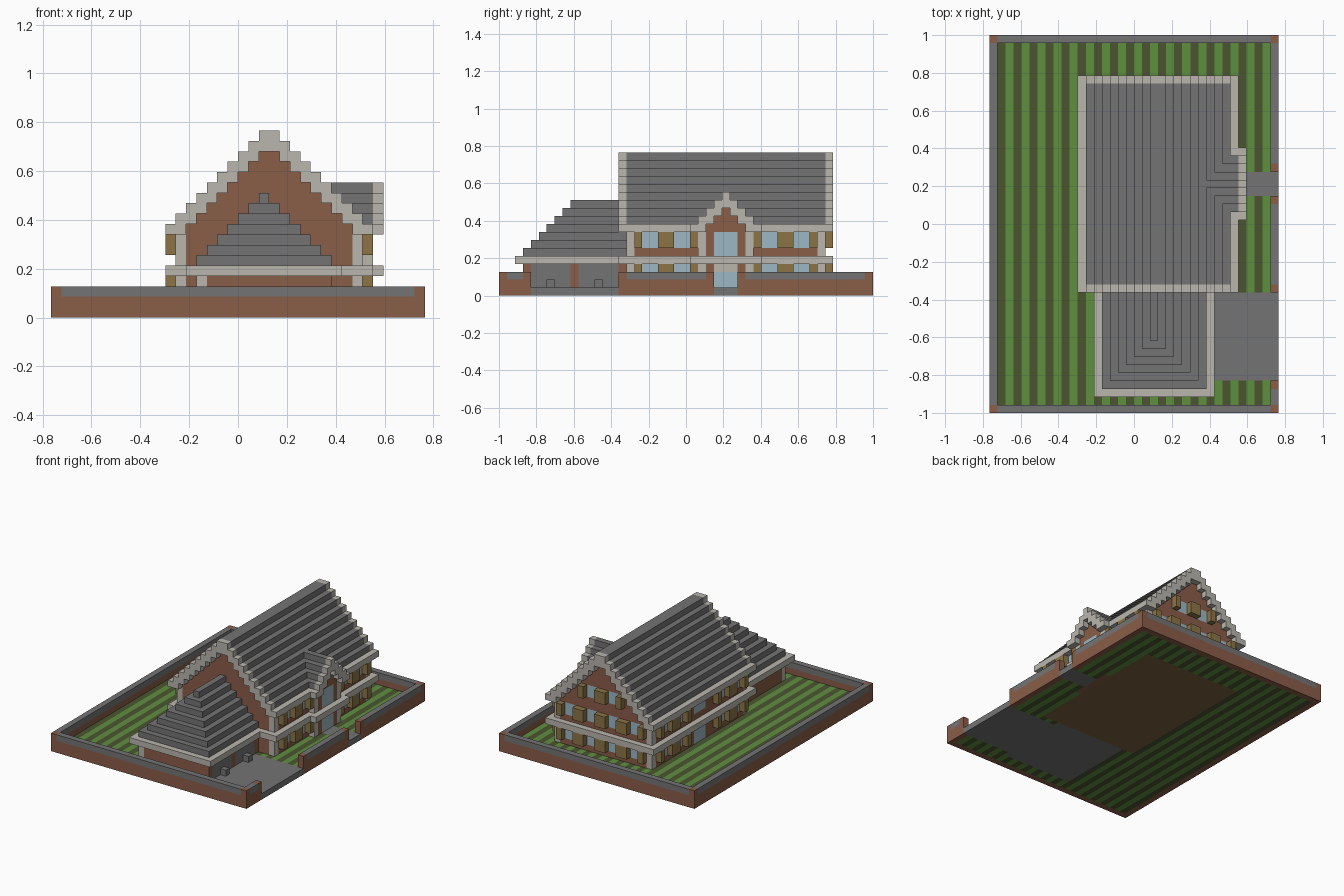
import bpy
import bmesh
from mathutils import Vector

cube = bpy.data.objects.get("Cube")
if cube:
    bpy.data.objects.remove(cube)

NX, NY = 36, 47
U = 2 / NY                      # edge length of one block

PALETTE = {
    "brick": "8A5D48", "slate_grey": "747474", "pale_stone": "BAB6AE",
    "light_grass": "608F40", "dark_grass": "4A5630",
    "window_glass": "9CB7C3", "shutter_wood": "8C7546", "floor_wood": "7A6240",
}


def linear(code):
    values = [int(code[n:n + 2], 16) / 255 for n in (0, 2, 4)]
    return [c / 12.92 if c <= 0.04045 else ((c + 0.055) / 1.055) ** 2.4 for c in values] + [1]


materials = {}
for name, code in PALETTE.items():
    mat = bpy.data.materials.new(name)
    mat.use_nodes = True
    mat.diffuse_color = linear(code)
    bsdf = mat.node_tree.nodes["Principled BSDF"]
    bsdf.inputs["Base Color"].default_value = linear(code)
    bsdf.inputs["Roughness"].default_value = 0.9
    materials[name] = mat

blocks = {}                     # (i, j, k) -> (part, colour)


def fill(part, colour, xs, ys, zs, keep=False):
    """Fill inclusive block ranges; keep leaves blocks already placed."""
    spans = [(s, s) if isinstance(s, int) else s for s in (xs, ys, zs)]
    ranges = [range(a, b + 1) for a, b in spans]
    for i in ranges[0]:
        for j in ranges[1]:
            for k in ranges[2]:
                if not (keep and (i, j, k) in blocks):
                    blocks[i, j, k] = (part, colour)


def clear(xs, ys, zs):
    for i in range(xs[0], xs[1] + 1):
        for j in range(ys[0], ys[1] + 1):
            for k in range(zs[0], zs[1] + 1):
                blocks.pop((i, j, k), None)


# Striped lawn
for i in range(1, NX - 1):
    fill("lawn", "dark_grass" if i % 2 else "light_grass", i, (1, NY - 2), 0)

# Boundary wall with a grey coping and brick ends
def wall(xs, ys):
    fill("boundary_wall", "brick", xs, ys, (0, 2))
    if isinstance(xs, int):
        fill("boundary_wall", "slate_grey", xs, (ys[0] + 1, ys[1] - 1), 2)
    else:
        fill("boundary_wall", "slate_grey", (xs[0] + 1, xs[1] - 1), ys, 2)


for y in (0, NY - 1):
    wall((0, NX - 1), y)
wall(0, (0, NY - 1))
for span in ((0, 3), (15, 26), (30, NY - 1)):
    wall(NX - 1, span)

# Driveway and footpath
fill("driveway", "slate_grey", (27, 35), (4, 14), 0)
fill("footpath", "slate_grey", (31, 35), (27, 29), 0)

# House body with stone corner posts
fill("house_floor", "floor_wood", (12, 29), (16, 40), 0)
fill("house_walls", "brick", (12, 29), (16, 40), (1, 7))
for x in (12, 29):
    for y in (16, 40):
        fill("corner_posts", "pale_stone", x, y, (1, 7))

# Entrance bay
fill("entrance_bay", "brick", 30, (25, 31), (0, 7))
for y in (25, 31):
    fill("bay_posts", "pale_stone", 30, y, (1, 7))
fill("bay_window", "window_glass", 30, (27, 29), (5, 7))
fill("front_door", "window_glass", 30, (27, 29), (1, 2))
fill("door_lintel", "pale_stone", 30, (27, 29), 3)

# Garage body, doors and handles
fill("garage_floor", "slate_grey", (14, 26), (3, 15), 0)
fill("garage_walls", "brick", (14, 26), (3, 15), (1, 3))
fill("garage_post", "pale_stone", 14, 3, (1, 3))
for y in (4, 10):
    fill("garage_doors", "slate_grey", 26, (y, y + 4), (1, 3))
    fill("garage_handles", "slate_grey", 27, y + 2, 1)

# Stone band between the floors
fill("stone_band", "pale_stone", (11, 30), (15, 41), 4)
fill("porch_band", "pale_stone", 31, (24, 32), 4)

# Stepped hip roof over the garage
for s in range(8):
    colour = "slate_grey" if s else "pale_stone"
    part = "garage_roof" if s else "garage_eaves"
    fill(part, colour, (13 + s, 27 - s), (2 + s, 15), 4 + s)

# Stepped main roof, with brick gables set under the pale verges
for s in range(10):
    k = 8 + s
    for x in (11 + s, 30 - s):
        low = k - 1 if s else k
        fill("main_roof", "slate_grey" if s else "pale_stone", x, (16, 40), (low, k))
        for y in (15, 41):
            fill("verges", "pale_stone", x, y, (low, k))
        fill("gables", "brick", x, (16, 40), (8, low - 1), keep=True)

# Stepped dormer roof over the entrance bay
for s in range(5):
    k = 8 + s
    low = k - 1 if s else k
    for y in (24 + s, 32 - s):
        fill("dormer_roof", "slate_grey" if s else "pale_stone", (22, 30), y, (low, k), keep=s == 0)
        fill("dormer_verge", "pale_stone", 31, y, (max(low, 8), k))
        fill("dormer_gable", "brick", 30, y, (8, low - 1))
for y in (25, 31):
    fill("bay_posts", "pale_stone", 30, y, (5, 7))


# Windows: pairs of panes between projecting shutters
def windows(place, start, panes, k):
    at = start
    for n in range(panes):
        for step, shutter in enumerate((True, False, False, True)):
            place(at + step, k, shutter)
        at += 4


def side_window(x, out):
    def place(j, k, shutter):
        if shutter:
            fill("shutters", "shutter_wood", x + out, j, (k, k + 1))
        else:
            fill("windows", "window_glass", x, j, (k, k + 1))
    return place


def back_window(i, k, shutter):
    if shutter:
        fill("shutters", "shutter_wood", i, 41, (k, k + 1))
    else:
        fill("windows", "window_glass", i, 40, (k, k + 1))


for k in (2, 6):
    for start in (17, 32):
        windows(side_window(29, 1), start, 2, k)
        windows(side_window(12, -1), start, 2, k)
    windows(back_window, 13, 4, k)
windows(back_window, 17, 2, 10)

# Garden door and the window above it
fill("garden_door", "window_glass", 12, (27, 29), (1, 3))
fill("windows", "window_glass", 12, (27, 29), (6, 7))

# Turn the outer faces of every part into a mesh object
SIDES = [Vector(d) for d in ((1, 0, 0), (-1, 0, 0), (0, 1, 0), (0, -1, 0), (0, 0, 1), (0, 0, -1))]
parts = {}
for cell, (part, colour) in blocks.items():
    parts.setdefault(part, []).append((cell, colour))

for part, cells in parts.items():
    bm = bmesh.new()
    corners = {}
    colours = sorted({c for _, c in cells})

    def corner(p):
        key = tuple(round(c) for c in p)
        if key not in corners:
            corners[key] = bm.verts.new(((key[0] - NX / 2) * U, (key[1] - NY / 2) * U, key[2] * U))
        return corners[key]

    for cell, colour in cells:
        middle = Vector(cell) + Vector((0.5, 0.5, 0.5))
        for n in SIDES:
            if tuple(int(a + b) for a, b in zip(cell, n)) in blocks:
                continue
            u = Vector((n.y, n.z, n.x))
            w = n.cross(u)
            loop = [middle + (n + a * u + b * w) / 2 for a, b in ((-1, -1), (1, -1), (1, 1), (-1, 1))]
            face = bm.faces.new([corner(p) for p in loop])
            face.material_index = colours.index(colour)
    if bm.faces:
        mesh = bpy.data.meshes.new(part)
        bm.to_mesh(mesh)
        for colour in colours:
            mesh.materials.append(materials[colour])
        obj = bpy.data.objects.new(part, mesh)
        bpy.context.collection.objects.link(obj)
    bm.free()
